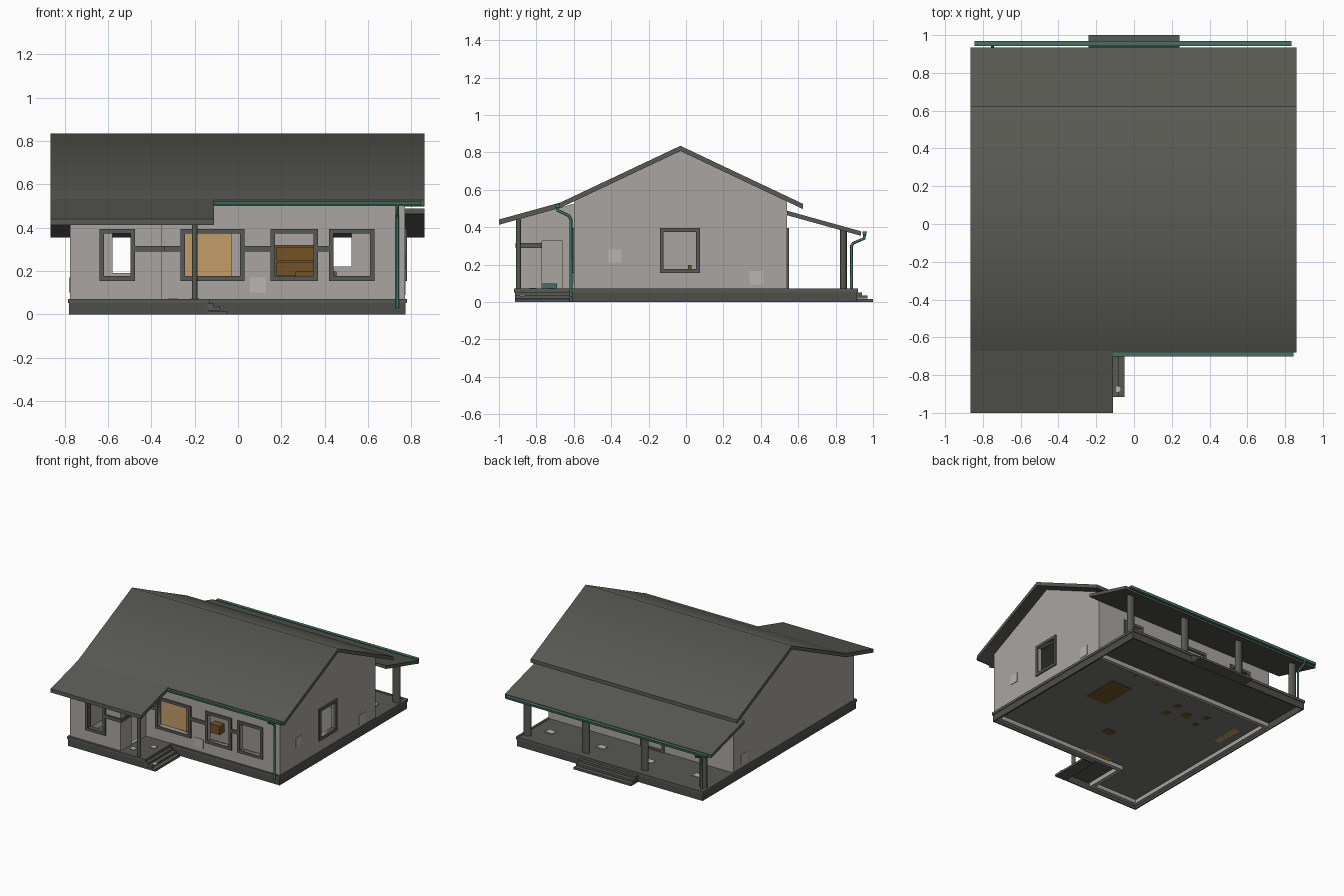
import bpy, bmesh, math
from mathutils import Vector

if "Cube" in bpy.data.objects:
    bpy.data.objects.remove(bpy.data.objects["Cube"])


def mat(name, c):
    m = bpy.data.materials.new(name)
    m.diffuse_color = (*c, 1)
    m.use_nodes = True
    m.node_tree.nodes["Principled BSDF"].inputs["Base Color"].default_value = m.diffuse_color
    return m


WALL = mat("warm grey plaster", (0.40, 0.375, 0.36))
PLATE = mat("pale grey", (0.48, 0.46, 0.44))
ROOF = mat("charcoal roof", (0.10, 0.10, 0.088))
TRIM = mat("grey trim", (0.095, 0.10, 0.088))
BASE = mat("dark stone", (0.075, 0.075, 0.068))
FLOOR = mat("mid grey floor", (0.19, 0.185, 0.175))
TEAL = mat("teal metal", (0.055, 0.17, 0.13))
TAN = mat("tan wood", (0.55, 0.34, 0.14))
BROWN = mat("brown wood", (0.17, 0.085, 0.018))


def prism(name, prof, x0, x1, m):
    """Extrude a (y, z) outline along x."""
    bm = bmesh.new()
    f = bm.faces.new([bm.verts.new((x0, y, z)) for y, z in prof])
    r = bmesh.ops.extrude_face_region(bm, geom=[f])
    bmesh.ops.translate(bm, vec=(x1 - x0, 0, 0),
                        verts=[v for v in r["geom"] if isinstance(v, bmesh.types.BMVert)])
    bmesh.ops.recalc_face_normals(bm, faces=bm.faces)
    me = bpy.data.meshes.new(name)
    bm.to_mesh(me)
    bm.free()
    ob = bpy.data.objects.new(name, me)
    bpy.context.collection.objects.link(ob)
    me.materials.append(m)
    return ob


def box(name, x0, x1, y0, y1, z0, z1, m):
    return prism(name, [(y0, z0), (y1, z0), (y1, z1), (y0, z1)], x0, x1, m)


def cut(ob, *b):
    c = box("cutter", *b, WALL)
    c.hide_render = True
    md = ob.modifiers.new("cut", "BOOLEAN")
    md.operation, md.solver, md.object = "DIFFERENCE", "EXACT", c
    bpy.context.view_layer.objects.active = ob
    bpy.ops.object.modifier_apply(modifier="cut")
    bpy.data.objects.remove(c)


def window(wall, name, axis, pos, a0, a1, z0, z1):
    """Cut an opening and put a four-bar frame around it; a0..a1 is the outer frame."""
    w, d = 0.021, 0.02

    def span(p0, p1, t):
        return (p0, p1, pos - t, pos + t) if axis == "y" else (pos - t, pos + t, p0, p1)
    cut(wall, *span(a0 + w, a1 - w, 0.06), z0 + w, z1 - w)
    box(name + "_sill", *span(a0, a1, d), z0, z0 + w, TRIM)
    box(name + "_head", *span(a0, a1, d), z1 - w, z1, TRIM)
    box(name + "_jamb_a", *span(a0, a0 + w, d), z0 + w, z1 - w, TRIM)
    box(name + "_jamb_b", *span(a1 - w, a1, d), z0 + w, z1 - w, TRIM)


def post(name, x, y, rx, ry, z0, z1):
    bpy.ops.mesh.primitive_cylinder_add(vertices=16, radius=1, depth=z1 - z0,
                                        location=(x, y, (z0 + z1) / 2))
    ob = bpy.context.object
    ob.name = name
    ob.scale = (rx, ry, 1)
    ob.data.materials.append(TRIM)
    bpy.ops.object.shade_smooth_by_angle()


def pipe(name, pts, r=0.008):
    cu = bpy.data.curves.new(name, "CURVE")
    cu.dimensions, cu.bevel_depth, cu.bevel_resolution = "3D", r, 2
    cu.use_fill_caps = True
    s = cu.splines.new("POLY")
    s.points.add(len(pts) - 1)
    for p, q in zip(s.points, pts):
        p.co = (*q, 1)
    cu.materials.append(TEAL)
    ob = bpy.data.objects.new(name, cu)
    bpy.context.collection.objects.link(ob)


# Walls: gabled main house and front-left wing, hollow, reaching down behind the skirt
main = prism("main_walls", [(-.6, .02), (.54, .02), (.54, .54), (-.03, .81), (-.6, .54)], -.775, .77, WALL)
cut(main, -.745, .74, -.57, .51, 0, 1)
wing = prism("wing_walls", [(-.9, .02), (-.601, .02), (-.601, .525), (-.9, .44)], -.775, -.35, WALL)
cut(wing, -.745, -.38, -.87, -.55, 0, 1)
cut(wing, -.4, -.3, -.77, -.66, .072, .325)    # entrance opening
cut(main, -.745, -.38, -.65, -.55, 0, .42)     # wing opens into the house

# Windows and back door
window(wing, "wing_window", "y", -.89, -.64, -.475, .155, .395)
for i, (a, b) in enumerate([(-.265, .03), (.15, .37), (.42, .63)]):
    window(main, f"front_window_{i}", "y", -.59, a, b, .155, .395)
window(main, "side_window", "x", .76, -.14, .075, .155, .395)
window(main, "back_window_right", "y", .53, .375, .545, .2, .395)
window(main, "back_window_left", "y", .53, -.6, -.42, .17, .395)
window(main, "back_door", "y", .53, -.2, 0, .06, .395)
box("back_door_leaf", -.18, -.02, .515, .535, .07, .375, WALL)

# Trim strips between the windows
for i, (a, b) in enumerate([(-.35, -.265), (.03, .15), (.37, .42)]):
    box(f"trim_strip_{i}", a, b, -.61, -.598, .29, .315, TRIM)
box("wing_trim_strip", -.475, -.34, -.912, -.898, .29, .315, TRIM)
box("wing_side_trim_strip", -.352, -.34, -.9, -.77, .29, .315, TRIM)

# Floors
box("main_floor", -.745, .74, -.57, .51, .05, .066, FLOOR)
box("wing_floor", -.745, -.38, -.87, -.57, .05, .066, FLOOR)
box("back_porch_floor", -.78, .775, .541, .91, .052, .068, TRIM)
box("front_porch_floor", -.349, -.14, -.915, -.601, .052, .07, TRIM)

# Foundation skirt with a projecting ledge along the house outline
outline = [(.77, -.605), (.77, .91), (-.775, .91), (-.775, -.91), (-.14, -.91), (-.14, -.605)]
for i, (p, q) in enumerate(zip(outline, outline[1:] + outline[:1])):
    xs, ys = sorted((p[0], q[0])), sorted((p[1], q[1]))
    box(f"foundation_{i}", xs[0] - .004, xs[1] + .004, ys[0] - .004, ys[1] + .004, 0, .055, BASE)
    box(f"ledge_{i}", xs[0] - .009, xs[1] + .009, ys[0] - .009, ys[1] + .009, .052, .072, TRIM)

# Steps: side steps of the front porch, and back steps
for i, z in enumerate((.05, .034, .016)):
    box(f"front_step_{i}", -.14, -.11 + .03 * i, -.915, -.62, z - .016, z, TRIM)
    box(f"back_step_{i}", -.24, .24, .9, .94 + .03 * i, z - .016, z, TRIM)

# Posts
post("front_porch_post", -.2, -.895, .013, .013, .06, .44)
for i in range(4):
    post(f"back_porch_post_{i}", -.735 + .49 * i, .842, .03, .019, .06, .39)


# Roof slabs from top-surface lines, softly shaded over the ridge
def roof(name, line, x0, x1, t=.028):
    ob = prism(name, line + [(y, z - t) for y, z in reversed(line)], x0, x1, ROOF)
    bpy.ops.object.select_all(action="DESELECT")
    ob.select_set(True)
    bpy.context.view_layer.objects.active = ob
    bpy.ops.object.shade_smooth_by_angle(angle=math.radians(58))


roof("main_roof", [(-.68, .528), (-.03, .835), (.625, .525)], -.865, .86)
roof("wing_roof", [(-1, .441), (-.66, .535)], -.865, -.11)
roof("back_porch_roof", [(.54, .488), (.935, .378)], -.865, .86, .024)

# Gutters and downspouts
for n, x0, x1, y, z in [("front_gutter", -.11, .845, -.688, .515), ("back_gutter", -.845, .835, .955, .37)]:
    prism(n, [(y - .013, z + .008), (y - .009, z - .01), (y + .009, z - .01), (y + .013, z + .008)], x0, x1, TEAL)
pipe("front_downspout", [(.735, -.69, .51), (.735, -.685, .49), (.735, -.625, .46), (.735, -.615, .44), (.735, -.615, .03)])
pipe("back_downspout", [(-.75, .955, .37), (-.75, .953, .34), (-.75, .895, .315), (-.75, .885, .3), (-.75, .885, .07)])

# Pale plates on walls and porch floors
box("front_wall_plate", .055, .13, -.604, -.598, .1, .17, PLATE)
box("side_wall_plate_back", .768, .774, .34, .415, .09, .165, PLATE)
box("side_wall_plate_front", .768, .774, -.415, -.345, .21, .28, PLATE)
box("left_wall_plate", -.779, -.773, .38, .45, .1, .17, PLATE)
for i, x in enumerate((-.6, -.2, .2, .63)):
    box(f"porch_plate_{i}", x - .03, x + .03, .69, .74, .066, .073, PLATE)
for i, (x, y) in enumerate([(-.3, -.82), (-.2, -.72)]):
    box(f"front_porch_plate_{i}", x - .02, x + .02, y - .02, y + .02, .068, .075, PLATE)
box("step_plate", -.095, -.068, -.89, -.86, .03, .037, PLATE)

# Furniture that shows through windows and through the floor
box("tan_cupboard", -.25, -.03, -.57, -.535, .045, .39, TAN)
box("side_cupboard", -.68, -.63, .12, .34, .045, .17, TAN)
box("bookcase_back", .17, .375, .49, .51, .045, .32, BROWN)
for z in (.1, .17, .24, .308):
    box("bookcase_shelf", .17, .375, .44, .49, z, z + .012, BROWN)
for x in (.17, .365):
    box("bookcase_side", x, x + .01, .44, .49, .045, .32, BROWN)
box("bed_frame", .27, .45, .02, .3, .045, .12, BROWN)
box("bed_cover", .265, .455, .03, .3, .12, .165, TEAL)
box("bed_footboard", .265, .455, .01, .03, .06, .197, BROWN)
box("wing_bench", -.66, -.45, -.77, -.69, .066, .098, TEAL)
box("stool", -.03, .05, -.29, -.23, .045, .13, BROWN)
box("dining_table", -.34, -.18, .2, .32, .15, .165, BROWN)
box("table_pedestal", -.29, -.23, .23, .29, .045, .15, BROWN)
for sx in (-1, 1):
    for sy in (-1, 1):
        cx, cy = -.26 + sx * .13, .26 + sy * .06
        box("chair", cx - .02, cx + .02, cy - .02, cy + .02, .045, .12, BROWN)
